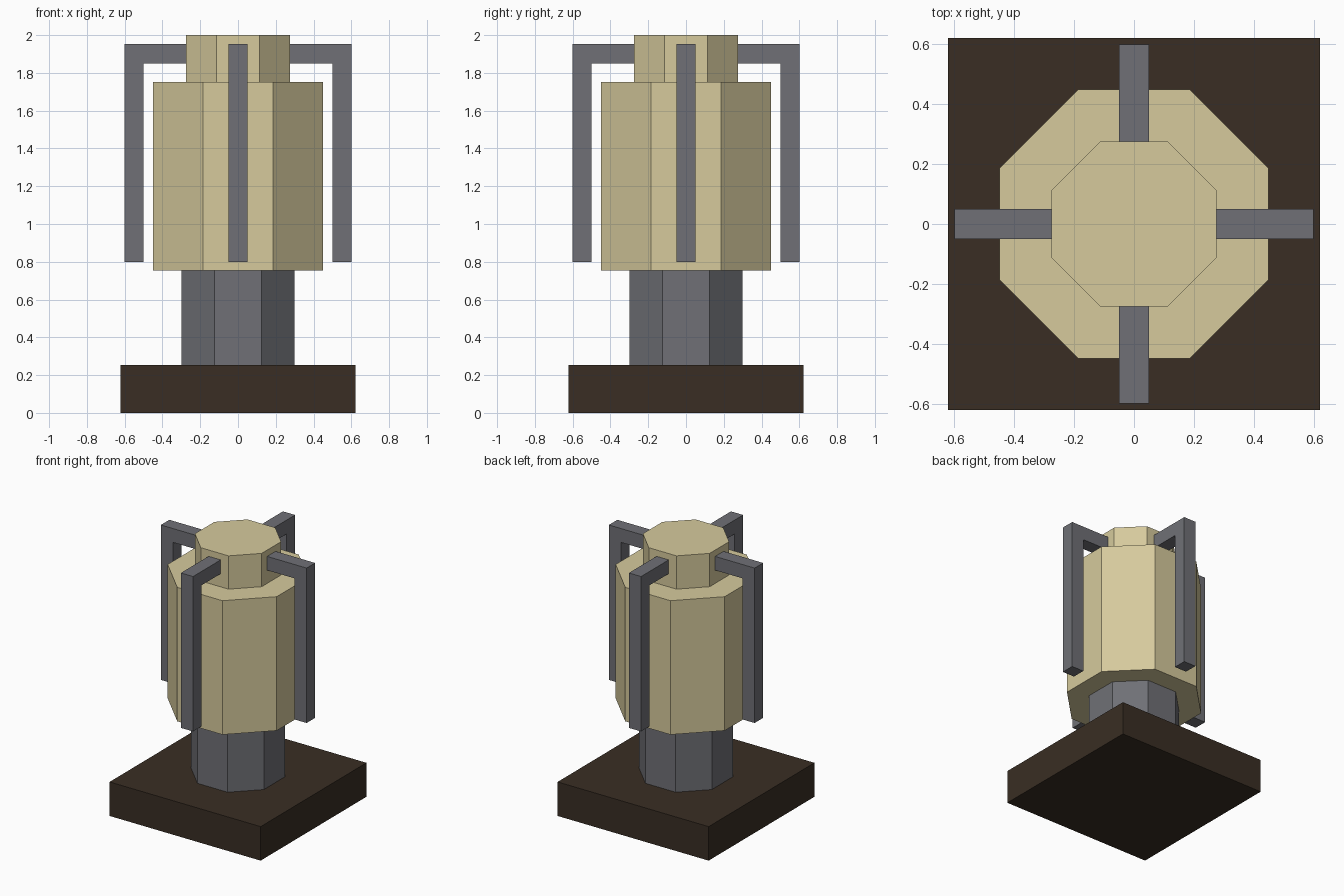
import bpy, bmesh, math
from mathutils import Matrix

if "Cube" in bpy.data.objects:
    bpy.data.objects.remove(bpy.data.objects["Cube"])


def material(name, rgb):
    m = bpy.data.materials.new(name)
    m.diffuse_color = (*rgb, 1)
    m.use_nodes = True
    m.node_tree.nodes["Principled BSDF"].inputs["Base Color"].default_value = m.diffuse_color
    return m


TAN = material("tan", (0.67, 0.59, 0.335))
GREY = material("grey", (0.16, 0.163, 0.18))
BROWN = material("dark_brown", (0.041, 0.027, 0.017))


def finish(name, bm, mat):
    bmesh.ops.recalc_face_normals(bm, faces=bm.faces)
    me = bpy.data.meshes.new(name)
    bm.to_mesh(me)
    bm.free()
    me.materials.append(mat)
    ob = bpy.data.objects.new(name, me)
    bpy.context.collection.objects.link(ob)
    return ob


def prism(name, sides, apothem, z0, z1, mat):
    """Upright prism with flat sides facing the axes."""
    r = apothem / math.cos(math.pi / sides)
    bm = bmesh.new()
    bmesh.ops.create_cone(
        bm, cap_ends=True, segments=sides, radius1=r, radius2=r, depth=z1 - z0,
        matrix=Matrix.Translation((0, 0, (z0 + z1) / 2))
        @ Matrix.Rotation(math.pi / sides, 4, 'Z'))
    return finish(name, bm, mat)


# Stacked body
prism("base", 4, 0.622, 0.0, 0.253, BROWN)
prism("column", 8, 0.30, 0.253, 0.755, GREY)
prism("body", 8, 0.449, 0.755, 1.752, TAN)
prism("cap", 8, 0.275, 1.752, 2.0, TAN)

# Four L-shaped arms hanging from the cap
PROFILE = [(0.25, 1.85), (0.5, 1.85), (0.5, 0.80),
           (0.6, 0.80), (0.6, 1.953), (0.25, 1.953)]
for i, side in enumerate(("right", "back", "left", "front")):
    bm = bmesh.new()
    face = bm.faces.new([bm.verts.new((x, -0.05, z)) for x, z in PROFILE])
    ext = bmesh.ops.extrude_face_region(bm, geom=[face], use_keep_orig=True)
    bmesh.ops.translate(bm, vec=(0, 0.1, 0), verts=[
        g for g in ext["geom"] if isinstance(g, bmesh.types.BMVert)])
    bmesh.ops.rotate(bm, verts=bm.verts, cent=(0, 0, 0),
                     matrix=Matrix.Rotation(i * math.pi / 2, 3, 'Z'))
    finish(side + "_arm", bm, GREY)
